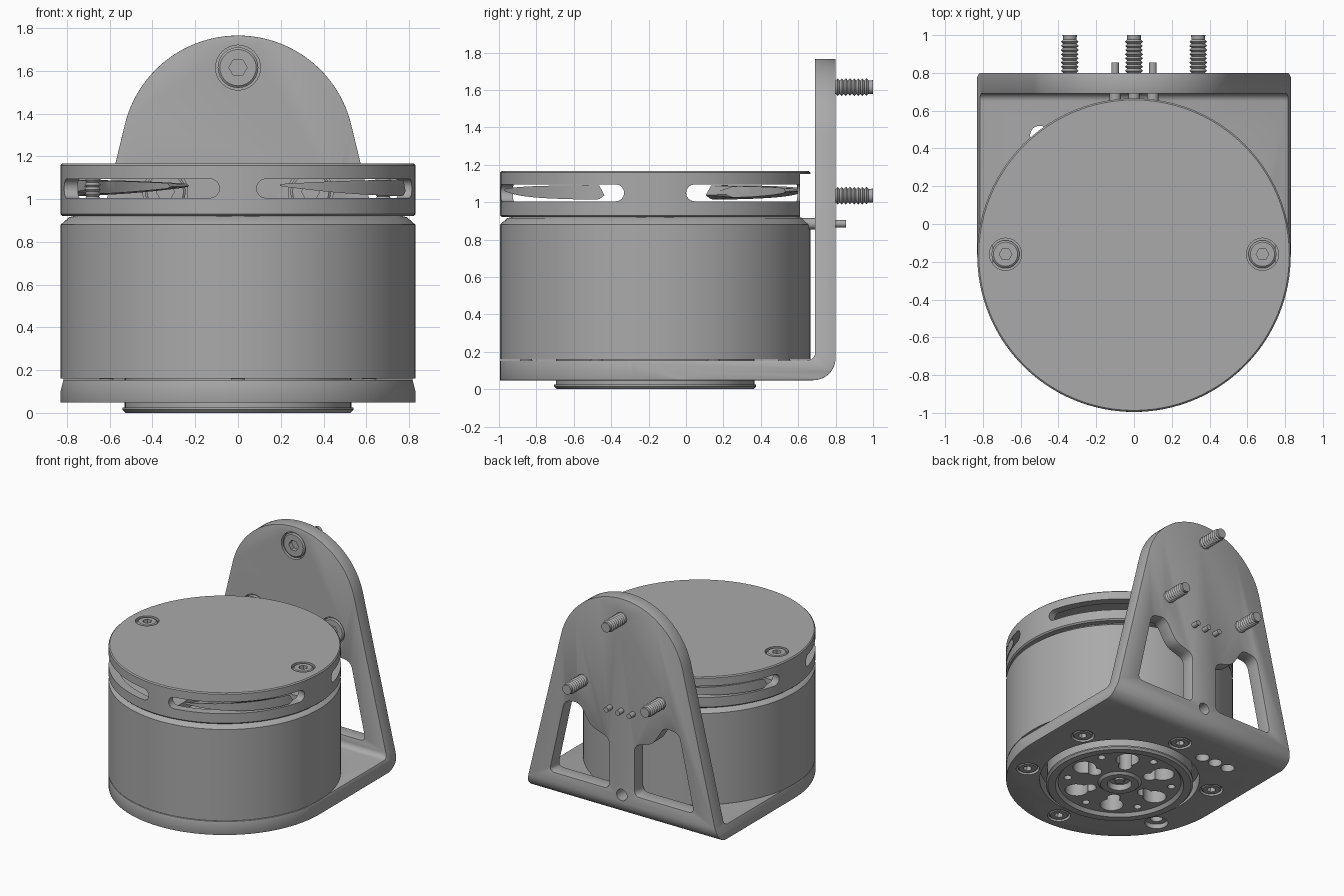
import bpy, bmesh, math
from mathutils import Vector, Matrix

cube = bpy.data.objects.get("Cube")
if cube:
    bpy.data.objects.remove(cube, do_unlink=True)

metal = bpy.data.materials.new("grey_metal")
metal.use_nodes = True
metal.diffuse_color = (0.4, 0.4, 0.4, 1)
metal.node_tree.nodes["Principled BSDF"].inputs["Base Color"].default_value = (0.4, 0.4, 0.4, 1)

CY = -0.165   # centre of the round housing
R = 0.83      # housing radius


def finish(name, bm):
    bmesh.ops.remove_doubles(bm, verts=bm.verts, dist=1e-5)
    bmesh.ops.recalc_face_normals(bm, faces=bm.faces)
    me = bpy.data.meshes.new(name)
    bm.to_mesh(me)
    bm.free()
    me.materials.append(metal)
    ob = bpy.data.objects.new(name, me)
    bpy.context.collection.objects.link(ob)
    return ob


def loft(name, rings):
    """Skin between two matching loops and cap both ends."""
    bm = bmesh.new()
    a, b = [[bm.verts.new(p) for p in ring] for ring in rings]
    for i in range(len(a)):
        j = (i + 1) % len(a)
        bm.faces.new((a[i], a[j], b[j], b[i]))
    bm.faces.new(a)
    bm.faces.new(b)
    return finish(name, bm)


def prism(name, pts, axis, lo, hi):
    put = {"x": lambda a, b, h: (h, a, b), "y": lambda a, b, h: (a, h, b),
           "z": lambda a, b, h: (a, b, h)}[axis]
    return loft(name, [[put(a, b, h) for a, b in pts] for h in (lo, hi)])


def lathe(name, profile, steps=96, centre=(0, CY, 0)):
    bm = bmesh.new()
    vs = [bm.verts.new((r, 0, z)) for r, z in profile]
    es = [bm.edges.new(p) for p in zip(vs, vs[1:] + vs[:1])
          if max(p[0].co.x, p[1].co.x) > 0]
    bmesh.ops.spin(bm, geom=vs + es, axis=(0, 0, 1), cent=(0, 0, 0),
                   angle=2 * math.pi, steps=steps)
    bmesh.ops.translate(bm, verts=bm.verts, vec=centre)
    return finish(name, bm)


def arc(cx, cy, r, a0, a1, n):
    return [(cx + r * math.cos(math.radians(a0 + (a1 - a0) * i / n)),
             cy + r * math.sin(math.radians(a0 + (a1 - a0) * i / n))) for i in range(n + 1)]


def disc(axis, a, b, r, lo, hi, n=32):
    return prism("cutter", arc(a, b, r, 0, 360, n)[:-1], axis, lo, hi)


def rounded(pts, d):
    out = []
    for i, p in enumerate(pts):
        p = Vector(p)
        s, e = [p + (Vector(q) - p).normalized() * d
                for q in (pts[i - 1], pts[(i + 1) % len(pts)])]
        out += [tuple(s * (1 - t) ** 2 + p * 2 * t * (1 - t) + e * t * t)
                for t in (k / 6 for k in range(7))]
    return out


def apply(ob, mod):
    bpy.context.view_layer.objects.active = ob
    bpy.ops.object.modifier_apply(modifier=mod.name)


def cut(ob, *cutters, op="DIFFERENCE"):
    for c in cutters:
        m = ob.modifiers.new("cut", "BOOLEAN")
        m.operation, m.object, m.solver = op, c, "EXACT"
        apply(ob, m)
        bpy.data.objects.remove(c, do_unlink=True)


def bevel(ob, w):
    m = ob.modifiers.new("bevel", "BEVEL")
    m.width, m.segments, m.limit_method, m.angle_limit = w, 2, "ANGLE", math.radians(50)
    apply(ob, m)


def screw(name, loc, rot, length, r, head):
    """Countersunk screw with a hex socket, pointing down its own -z."""
    prof = [(0, 0), (head - 0.01, 0), (head, -0.008), (head, -0.02), (r, -0.06)]
    z = -0.075
    while z > -length + 0.022:
        prof += [(r, z), (r * 0.76, z - 0.011)]
        z -= 0.022
    prof += [(r * 0.8, -length), (0, -length)]
    ob = lathe(name, prof, 28, (0, 0, 0))
    cut(ob, disc("z", 0, 0, head * 0.45, -0.035, 0.02, 6))
    ob.data.transform(Matrix.Translation(loc) @ Matrix.Rotation(rot, 4, "X"))
    return ob


# Bracket: bent strip trimmed to a round-nosed base and a tapered back plate
side = ([(-1.1, 0.048), (0.68, 0.048)] + arc(0.68, 0.168, 0.12, -90, 0, 12)
        + [(0.8, 1.9), (0.69, 1.9)] + arc(0.65, 0.195, 0.04, 0, -90, 6) + [(-1.1, 0.155)])
bracket = prism("bracket", side, "x", -1, 1)
base_outline = arc(0, CY, R, 180, 360, 64) + [(R, 1), (-R, 1)]
back_outline = [(-R, 0), (R, 0), (R, 0.1)] + arc(0, 1.22, 0.545, 13, 167, 48) + [(-R, 0.1)]
cut(bracket, prism("cutter", base_outline, "z", -1, 3),
    prism("cutter", back_outline, "y", -2, 2), op="INTERSECT")
window = [(0.11, 0.24), (0.63, 0.24), (0.5, 0.83), (0.37, 0.85), (0.27, 0.69), (0.11, 0.64)]
for s in (1, -1):
    cut(bracket, prism("cutter", rounded([(s * x, z) for x, z in window], 0.05), "y", 0.6, 0.9))
bevel(bracket, 0.012)
cut(bracket, disc("z", 0, CY, 0.585, -0.1, 0.3, 96), disc("y", 0, 0.22, 0.045, 0.6, 0.9))
for x in (-0.5, -0.38, -0.26):
    cut(bracket, disc("z", x, 0.47, 0.05, -0.1, 0.3))

# Screws through the back plate, in recessed seats
for name, x, z in (("top", 0, 1.615), ("left", 0.34, 1.035), ("right", -0.34, 1.035)):
    cut(bracket, disc("y", x, z, 0.105, 0.6, 0.73), disc("y", x, z, 0.044, 0.6, 0.9))
    screw("back_screw_" + name, (x, 0.692, z), math.pi / 2, 0.308, 0.047, 0.095)

# Screws around the base; one seat stays an empty countersink
for i, a in enumerate((27, 90, 153, 270, 333, 207)):
    x = 0.69 * math.cos(math.radians(a))
    y = CY + 0.69 * math.sin(math.radians(a))
    cut(bracket, disc("z", x, y, 0.085, 0, 0.085))
    if a != 207:
        screw("base_screw_%d" % i, (x, y, 0.05), math.pi, 0.2, 0.04, 0.073)
    else:
        cut(bracket, disc("z", x, y, 0.045, 0, 0.2))

# Housing body with chamfered shoulder and a hollow underside
body = lathe("housing_body", [(0, 0.92), (0.77, 0.92), (0.79, 0.915), (R, 0.88), (R, 0.16),
                              (0.5, 0.16), (0.5, 0.4), (0, 0.4)])

# Hub on the underside with ventilation holes
hub = lathe("bottom_hub", [(0.53, 0.17), (0.53, 0.025), (0.54, 0.025), (0.54, 0.015), (0.525, 0),
                           (0.47, 0), (0.45, 0.025), (0.16, 0.025), (0.14, 0.008), (0.09, 0.008),
                           (0.08, 0.05), (0.04, 0.05), (0.04, 0.17)])
for i in range(6):
    for r, off, dist in ((0.085, 0, 0.335), (0.05, 0, 0.235), (0.028, 30, 0.385)):
        a = math.radians(60 * i + off)
        cut(hub, disc("z", dist * math.cos(a), CY + dist * math.sin(a), r, -0.1, 0.3, 24))
lathe("shaft_end", [(0, 0.03), (0.035, 0.03), (0.035, 0.42), (0, 0.42)], 24)

# Slotted upper ring, open at the back
ring = lathe("slotted_ring", [(R - 0.01, 0.92), (R, 0.93), (R, 1.152), (0.765, 1.152), (0.765, 0.92)])
for a0 in (-84, 11.5, 96, 191.5):
    a1, e = a0 + 72.5, math.degrees(0.045 / R)
    flat = [(a0 + e + (a1 - a0 - 2 * e) * i / 24, 0) for i in range(25)]
    cap = [(math.sin(math.pi * i / 8), math.cos(math.pi * i / 8)) for i in range(1, 8)]
    loop = ([(a, 1.095) for a, _ in flat] + [(a1 - e + e * s, 1.05 + 0.045 * c) for s, c in cap]
            + [(a, 1.005) for a, _ in flat[::-1]]
            + [(a0 + e - e * s, 1.05 - 0.045 * c) for s, c in cap])
    cut(ring, loft("cutter", [[(r * math.cos(math.radians(a)), CY + r * math.sin(math.radians(a)), z)
                               for a, z in loop] for r in (0.7, 0.9)]))
cut(ring, prism("cutter", [(-0.6, 0.61), (0.6, 0.61), (0.6, 0.9), (-0.6, 0.9)], "z", 0.8, 1.3))

# Inner arms seen through the slots
lathe("inner_hub", [(0, 0.91), (0.25, 0.91), (0.25, 0.99), (0, 0.99)], 48)
for i in range(4):
    arm = prism("inner_arm_%d" % i, [(0.2, -0.1), (0.77, -0.1), (0.77, 0.1), (0.2, 0.1)], "z", 0.91, 0.985)
    cut(arm, disc("z", 0.55, 0, 0.04, 0.95, 1.1))
    arm.data.transform(Matrix.Translation((0, CY, 0)) @ Matrix.Rotation(i * math.pi / 2, 4, "Z"))

# Top cover with two countersunk screws
cover = lathe("top_cover", [(0, 1.11), (0.75, 1.11), (0.75, 1.15), (R, 1.15), (R, 1.158),
                            (R - 0.008, 1.166), (0, 1.166)])
for name, x in (("left", 0.68), ("right", -0.68)):
    cut(cover, disc("z", x, CY + 0.005, 0.085, 1.14, 1.3), disc("z", x, CY + 0.005, 0.036, 1, 1.3))
    screw("cover_screw_" + name, (x, CY + 0.005, 1.164), 0, 0.22, 0.038, 0.074)

# Connector pins passing through the back plate
for name, x in (("left", 0.1), ("middle", 0), ("right", -0.1)):
    disc("y", x, 0.885, 0.02, 0.6, 0.855, 20).name = "connector_pin_" + name
    disc("y", x, 0.885, 0.03, 0.6, 0.69, 20).name = "pin_collar_" + name

# Smooth shading with sharp edges kept
bpy.ops.object.select_all(action="DESELECT")
for ob in bpy.context.scene.objects:
    if ob.type == "MESH" and metal.name in ob.data.materials:
        ob.select_set(True)
        bpy.context.view_layer.objects.active = ob
bpy.ops.object.shade_smooth_by_angle(angle=math.radians(30))
